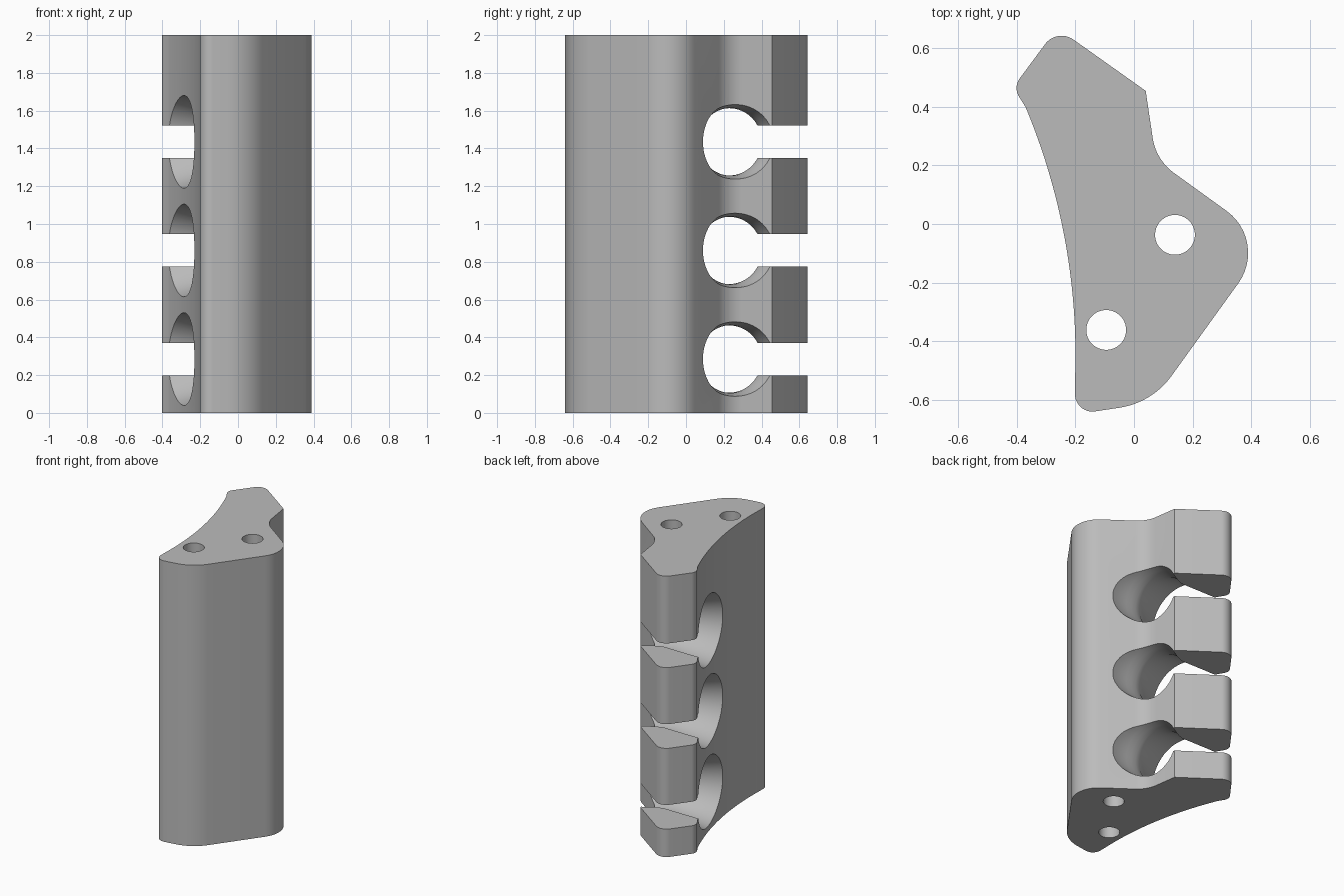
import bpy, bmesh, math
from mathutils import Vector, Matrix

if "Cube" in bpy.data.objects:
    bpy.data.objects.remove(bpy.data.objects["Cube"], do_unlink=True)

grey = bpy.data.materials.new("plain_grey")
grey.use_nodes = True
COLOR = (0.5, 0.5, 0.5, 1)
grey.diffuse_color = COLOR
grey.node_tree.nodes["Principled BSDF"].inputs["Base Color"].default_value = COLOR


def make_object(name, bm):
    bmesh.ops.recalc_face_normals(bm, faces=bm.faces[:])
    mesh = bpy.data.meshes.new(name)
    bm.to_mesh(mesh)
    bm.free()
    mesh.materials.append(grey)
    obj = bpy.data.objects.new(name, mesh)
    bpy.context.collection.objects.link(obj)
    return obj


def fillet(prev, corner, nxt, radius, steps=12):
    """Points of an arc that rounds off a corner."""
    p, c, n = Vector(prev), Vector(corner), Vector(nxt)
    if radius == 0:
        return [c]
    a, b = (p - c).normalized(), (n - c).normalized()
    half = a.angle(b) / 2
    centre = c + (a + b).normalized() * radius / math.sin(half)
    start = c + a * radius / math.tan(half) - centre
    end = c + b * radius / math.tan(half) - centre
    turn = math.atan2(start.x * end.y - start.y * end.x, start.dot(end))
    return [centre + Matrix.Rotation(turn * i / steps, 2) @ start
            for i in range(steps + 1)]


# Outline corners, counter-clockwise, each with its rounding radius
corners = [
    ((-0.203, -0.651), 0.06), ((0.062, -0.611), 0.27), ((0.46, -0.059), 0.177),
    ((0.075, 0.219), 0.18), ((0.04, 0.455), 0), ((-0.263, 0.67), 0.07),
    ((-0.413, 0.467), 0.055),
]
# Concave side: one shallow arc
ARC_R, ARC_X, ARC_Y = 2.2, -2.4, -0.45


def arc_point(y):
    return (ARC_X + math.sqrt(ARC_R ** 2 - (y - ARC_Y) ** 2), y)


outline = []
for i, (corner, radius) in enumerate(corners):
    before = corners[i - 1][0] if i else arc_point(-0.5)
    after = corners[i + 1][0] if i + 1 < len(corners) else arc_point(0.4)
    outline += fillet(before, corner, after, radius)
outline += [Vector(arc_point(0.4 - 0.93 * i / 40)) for i in range(41)]

# Upright body
bm = bmesh.new()
base = bm.faces.new([bm.verts.new((p.x, p.y, 0)) for p in outline])
top = bmesh.ops.extrude_face_region(bm, geom=[base])
bmesh.ops.translate(bm, vec=(0, 0, 2),
                    verts=[v for v in top["geom"] if isinstance(v, bmesh.types.BMVert)])
body = make_object("clip_block", bm)


def cut(cutter):
    cutter.hide_render = True
    mod = body.modifiers.new("cut", "BOOLEAN")
    mod.operation, mod.solver, mod.object = "DIFFERENCE", "EXACT", cutter
    bpy.context.view_layer.objects.active = body
    bpy.ops.object.modifier_apply(modifier=mod.name)
    bpy.data.objects.remove(cutter, do_unlink=True)


def revolved(name, profile, matrix, segments=64):
    """Solid of revolution from (distance, radius) pairs along local z."""
    bm = bmesh.new()
    rings = [[bm.verts.new(matrix @ Vector((r * math.cos(t), r * math.sin(t), s)))
              for t in (math.tau * k / segments for k in range(segments))]
             for s, r in profile]
    for lower, upper in zip(rings, rings[1:]):
        for k in range(segments):
            j = (k + 1) % segments
            bm.faces.new((lower[k], lower[j], upper[j], upper[k]))
    bm.faces.new(rings[0][::-1])
    bm.faces.new(rings[-1])
    return make_object(name, bm)


# Screw holes
for x, y in ((0.14, -0.037), (-0.095, -0.362)):
    cut(revolved("screw_hole", [(-0.1, 0.068), (2.1, 0.068)], Matrix.Translation((x, y, 0))))

# Flared cross holes, each opening to the back through a slot
flare = [(-0.15, 0.285), (0, 0.245), (0.25, 0.178), (0.29, 0.18), (0.33, 0.187),
         (0.37, 0.197), (0.41, 0.206), (0.46, 0.213), (0.52, 0.218), (0.9, 0.225)]
tilt = Matrix.Rotation(math.radians(16), 4, "Z") @ Matrix.Rotation(math.pi / 2, 4, "Y")
for z in (0.285, 0.86, 1.435):
    cut(revolved("cross_hole", flare, Matrix.Translation((-0.285, 0.16, z)) @ tilt))
    bm = bmesh.new()
    bmesh.ops.create_cube(bm, size=1, matrix=Matrix.Translation((0, 0.8, z))
                          @ Matrix.Diagonal((2, 1, 0.172, 1)))
    cut(make_object("slot", bm))

# Smooth rounded walls, crisp edges
bpy.ops.object.select_all(action="DESELECT")
body.select_set(True)
bpy.context.view_layer.objects.active = body
bpy.ops.object.shade_smooth_by_angle(angle=math.radians(30))
